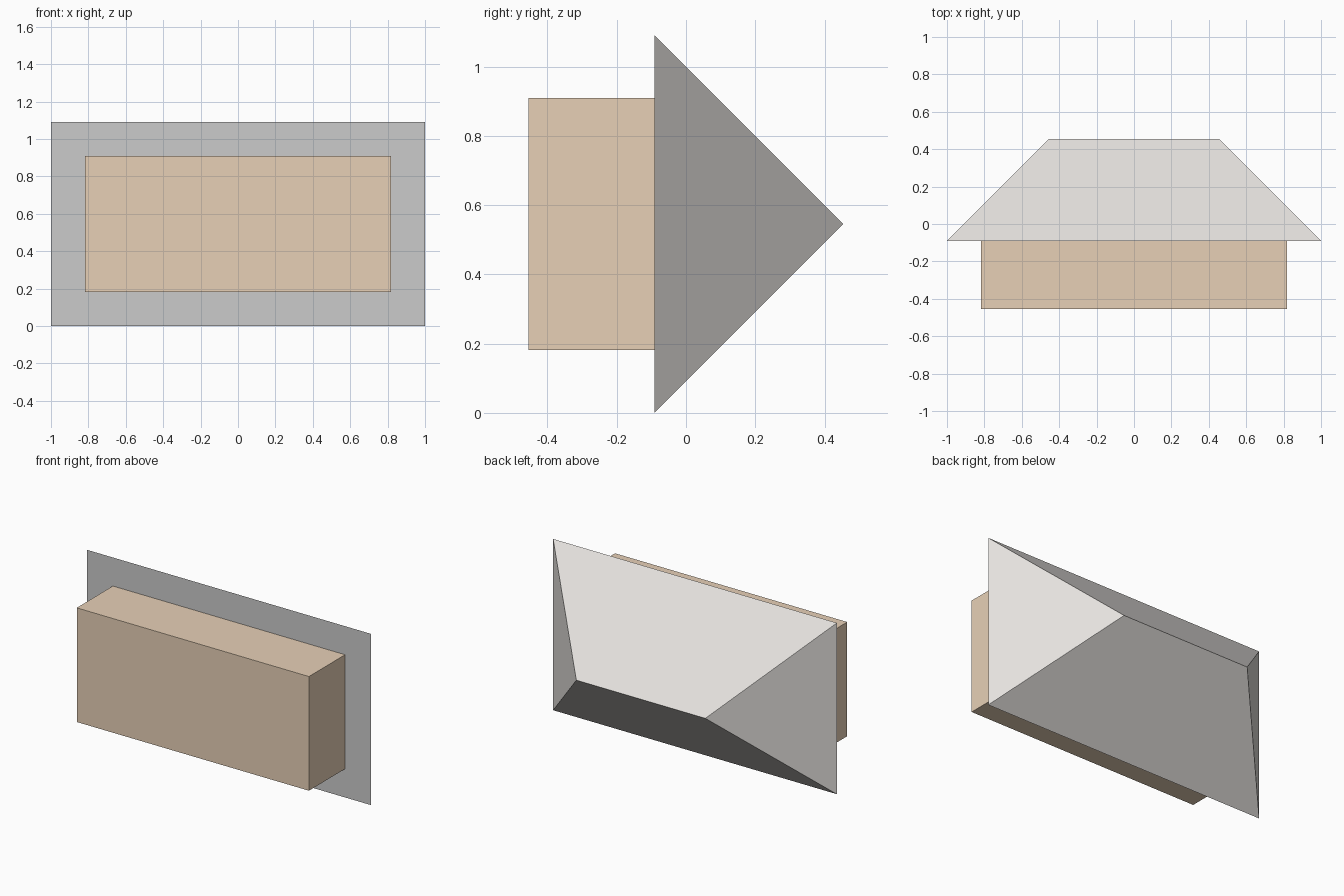
import bpy

if "Cube" in bpy.data.objects:
    bpy.data.objects.remove(bpy.data.objects["Cube"])

U = 1 / 11  # grid module: the roof base is 22 x 12 modules


def material(name, rgb):
    mat = bpy.data.materials.new(name)
    mat.diffuse_color = (*rgb, 1)
    mat.use_nodes = True
    mat.node_tree.nodes["Principled BSDF"].inputs["Base Color"].default_value = mat.diffuse_color
    return mat


# Walls: a plain box lying on its back, centred behind the eaves
bpy.ops.mesh.primitive_cube_add(size=1, location=(0, -3 * U, 6 * U))
walls = bpy.context.object
walls.name = "walls"
walls.scale = (18 * U, 4 * U, 8 * U)
walls.data.materials.append(material("tan_wall", (0.8, 0.63, 0.47)))

# Hip roof: rectangular eaves plane rising along +y to a short ridge
eaves = [(x * U, -U, z * U) for x, z in ((-11, 0), (11, 0), (11, 12), (-11, 12))]
ridge = [(x * U, 5 * U, 6 * U) for x in (-5, 5)]
faces = [(0, 1, 2, 3), (1, 0, 4, 5), (3, 2, 5, 4), (0, 3, 4), (2, 1, 5)]
mesh = bpy.data.meshes.new("hip_roof")
mesh.from_pydata(eaves + ridge, [], faces)
roof = bpy.data.objects.new("hip_roof", mesh)
bpy.context.collection.objects.link(roof)

# Neutral soffit, slightly warm grey slopes
mesh.materials.append(material("soffit_grey", (0.8, 0.8, 0.8)))
mesh.materials.append(material("slope_grey", (0.78, 0.755, 0.73)))
for face in list(mesh.polygons)[1:]:
    face.material_index = 1
